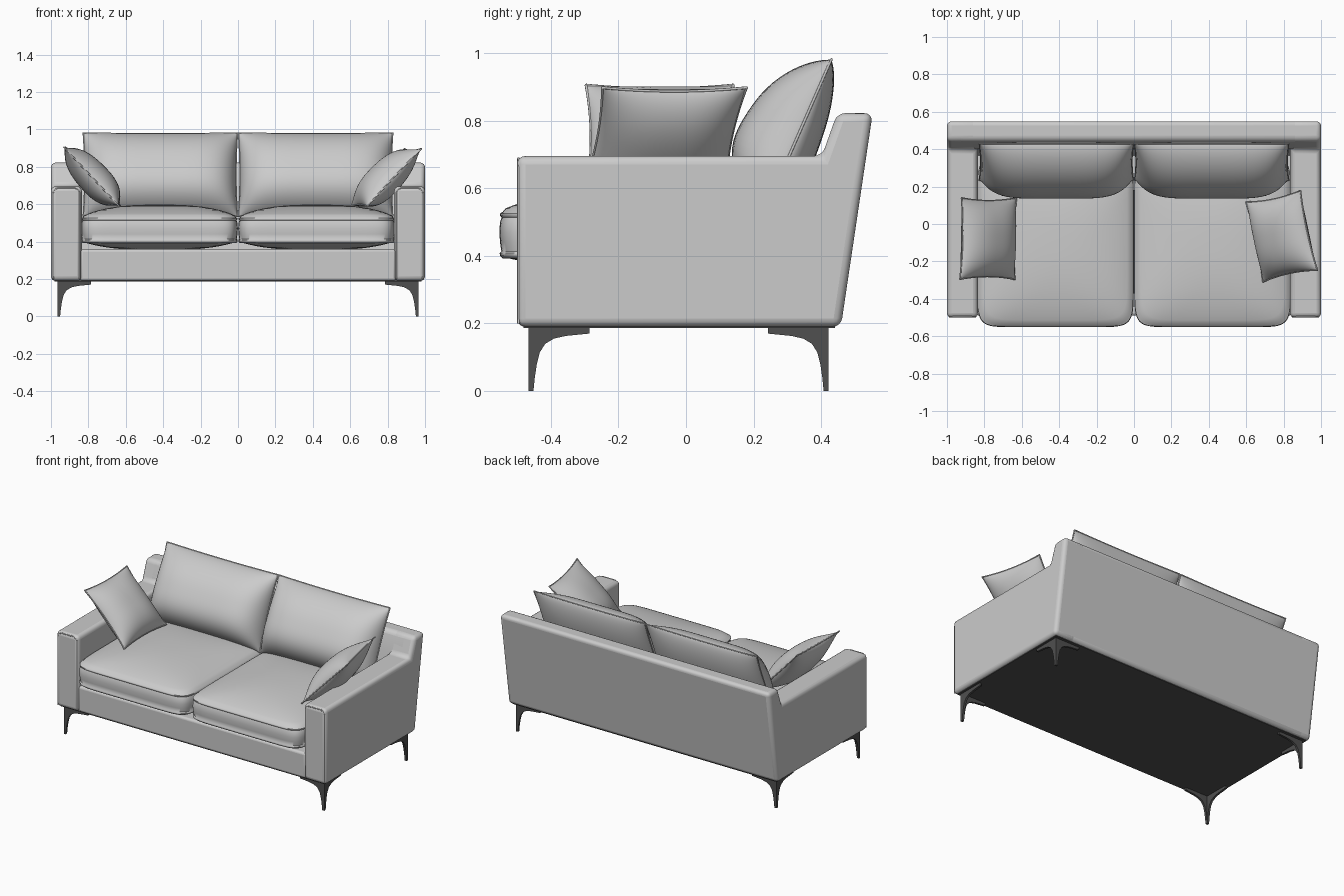
import bpy, bmesh, math
from mathutils import Vector, Matrix

if "Cube" in bpy.data.objects:
    bpy.data.objects.remove(bpy.data.objects["Cube"])


def finish(name, bm, bevel=0, segs=4, angle=40, mat=None):
    bmesh.ops.remove_doubles(bm, verts=bm.verts, dist=1e-5)
    bmesh.ops.recalc_face_normals(bm, faces=bm.faces)
    me = bpy.data.meshes.new(name)
    bm.to_mesh(me)
    bm.free()
    ob = bpy.data.objects.new(name, me)
    bpy.context.collection.objects.link(ob)
    if mat:
        me.materials.append(mat)
    bpy.ops.object.select_all(action='DESELECT')
    ob.select_set(True)
    bpy.context.view_layer.objects.active = ob
    if bevel:
        m = ob.modifiers.new("soft_edges", 'BEVEL')
        m.width, m.segments = bevel, segs
        m.limit_method, m.angle_limit = 'ANGLE', math.radians(20)
    bpy.ops.object.shade_smooth_by_angle(angle=math.radians(angle))
    return ob


def prism(bm, loop, offset):
    """Extrude a closed loop of 3D points by an offset vector."""
    f = bm.faces.new([bm.verts.new(p) for p in loop])
    r = bmesh.ops.extrude_face_region(bm, geom=[f])
    bmesh.ops.translate(bm, vec=offset,
                        verts=[v for v in r['geom'] if isinstance(v, bmesh.types.BMVert)])


def slab(name, profile, x0, x1, bevel, mat=None):
    """Side profile (y, z) extruded along x."""
    bm = bmesh.new()
    prism(bm, [(x0, y, z) for y, z in profile], (x1 - x0, 0, 0))
    return finish(name, bm, bevel, mat=mat)


def piping(name, pts, radius, cyclic=False):
    cu = bpy.data.curves.new(name, 'CURVE')
    cu.dimensions, cu.bevel_depth, cu.bevel_resolution = '3D', radius, 2
    sp = cu.splines.new('POLY')
    sp.points.add(len(pts) - 1)
    for p, c in zip(sp.points, pts):
        p.co = (*c, 1)
    sp.use_cyclic_u = cyclic
    bpy.context.collection.objects.link(bpy.data.objects.new(name, cu))


def pillow(name, loc, x_axis, y_axis, w, h, front, back, p, e, pinch, sag):
    """Knife-edge cushion: two bulged sheets joined at a seam."""
    X, Y = Vector(x_axis).normalized(), Vector(y_axis).normalized()
    Z = X.cross(Y)
    M = Matrix.Translation(loc) @ Matrix((X, Y, Z)).transposed().to_4x4()
    n = 32
    s = [math.sin(math.pi / 2 * (2 * i / n - 1)) for i in range(n + 1)]

    def point(u, v, t):
        f = max(0, 1 - abs(u) ** p) ** e * max(0, 1 - abs(v) ** 2.5) ** 0.7
        return M @ Vector((w * u * (1 - pinch * u * u * (1 - v * v)),
                           h * v * (1 - pinch * v * v * (1 - u * u)),
                           t * f * (1 - sag * v)))
    bm = bmesh.new()
    for t in (front, -back):
        g = [[bm.verts.new(point(u, v, t)) for u in s] for v in s]
        for j in range(n):
            for i in range(n):
                bm.faces.new((g[j][i], g[j][i + 1], g[j + 1][i + 1], g[j + 1][i]))
    finish(name, bm, angle=50)
    rim = ([(u, -1) for u in s[:-1]] + [(1, v) for v in s[:-1]]
           + [(u, 1) for u in s[:0:-1]] + [(-1, v) for v in s[:0:-1]])
    piping(name + "_seam", [point(u, v, 0) for u, v in rim], 0.004, True)


def seat_cushion(name, cx, cy, a, b):
    """Boxed cushion: stacked rounded-rectangle rings with crowned faces."""
    crown = [0.12, 0.25, 0.4, 0.55, 0.68, 0.78, 0.86, 0.92, 0.965]
    prof = [(s, 0, 0.40 - 0.045 * (1 - s ** 3)) for s in crown]
    prof += [(1, -0.008, 0.392), (1, 0, 0.40), (1, 0.001, 0.408), (1, -0.004, 0.413),
             (1, 0.0, 0.44), (1, 0.002, 0.47), (1, 0.0, 0.50), (1, -0.005, 0.513),
             (1, 0.0, 0.518), (1, 0, 0.525), (1, -0.008, 0.53)]
    prof += [(s, 0, 0.53 + 0.068 * (1 - s ** 2.6) ** 0.8) for s in reversed(crown)]
    n = 96
    bm, rings = bmesh.new(), []
    for s, d, z in prof:
        k = 2 / (2 + 8 * s ** 3)
        ring = []
        for i in range(n):
            t = 2 * math.pi * (i + 0.5) / n
            c, q = math.cos(t), math.sin(t)
            ring.append(bm.verts.new((cx + (a * s + d) * math.copysign(abs(c) ** k, c),
                                      cy + (b * s + d) * math.copysign(abs(q) ** k, q), z)))
        rings.append(ring)
    for r, q in zip(rings, rings[1:]):
        for i in range(n):
            j = (i + 1) % n
            bm.faces.new((r[i], r[j], q[j], q[i]))
    bm.faces.new(rings[0])
    bm.faces.new(rings[-1])
    finish(name, bm, angle=60)


dark = bpy.data.materials.new("dark_grey")
dark.diffuse_color = (0.08, 0.08, 0.08, 1)
dark.use_nodes = True
dark.node_tree.nodes["Principled BSDF"].inputs["Base Color"].default_value = dark.diffuse_color

# Frame: arms, back panel, base and underside
arm = [(-0.5, 0.19), (-0.5, 0.695), (0.402, 0.695), (0.447, 0.822), (0.552, 0.822), (0.458, 0.19)]
for side, sx in (("left", -1), ("right", 1)):
    slab(side + "_arm", arm, sx * 0.835, sx * 1.0, 0.025)
    outline = [(0.847, 0.2), (0.847, 0.66), (0.855, 0.678), (0.872, 0.687),
               (0.963, 0.687), (0.98, 0.678), (0.988, 0.66), (0.988, 0.2)]
    piping(side + "_arm_piping", [(sx * x, -0.495, z) for x, z in outline], 0.004)
slab("back_panel", [(0.35, 0.19), (0.402, 0.695), (0.447, 0.822), (0.552, 0.822), (0.458, 0.19)],
     -0.95, 0.95, 0.025)
slab("base", [(-0.49, 0.19), (-0.49, 0.36), (0.4, 0.36), (0.4, 0.19)], -0.845, 0.845, 0.015)
slab("underside", [(-0.48, 0.187), (-0.48, 0.21), (0.44, 0.21), (0.44, 0.187)],
     -0.98, 0.98, 0, dark)

# Seat and back cushions
for side, sx in (("left", -1), ("right", 1)):
    seat_cushion(side + "_seat_cushion", sx * 0.42, -0.095, 0.417, 0.455)
    pillow(side + "_back_cushion", (sx * 0.415, 0.3325, 0.758), (1, 0, 0), (0, 0.401, 0.916),
           0.412, 0.243, 0.165, 0.07, 5, 0.6, 0.02, 0.25)

# Throw pillows leaning on the arms
pillow("left_throw_pillow", (-0.78, -0.078, 0.748), (0.02, 1, 0), (-0.683, 0, 0.73),
       0.218, 0.215, 0.085, 0.085, 2.5, 0.7, 0.07, 0.1)
turn = Matrix.Rotation(math.radians(12), 3, 'Z')
pillow("right_throw_pillow", (0.79, -0.065, 0.742), turn @ Vector((0, -1, 0)),
       turn @ Vector((0.69, 0, 0.72)), 0.218, 0.215, 0.085, 0.085, 2.5, 0.7, 0.07, 0.1)

# Legs: two curved wings meeting at each corner
wing = [(0, 0), (0, 0.19), (0.18, 0.19), (0.18, 0.17), (0.11, 0.163), (0.075, 0.155),
        (0.05, 0.14), (0.034, 0.115), (0.025, 0.08), (0.019, 0.04), (0.015, 0)]
for sx in (-1, 1):
    for sy, y in ((-1, -0.466), (1, 0.422)):
        x = sx * 0.966
        bm = bmesh.new()
        prism(bm, [(x - sx * d, y, z) for d, z in wing], (0, -sy * 0.014, 0))
        prism(bm, [(x, y - sy * d, z) for d, z in wing], (-sx * 0.014, 0, 0))
        finish(("front" if sy < 0 else "rear") + ("_left" if sx < 0 else "_right") + "_leg",
               bm, mat=dark)
